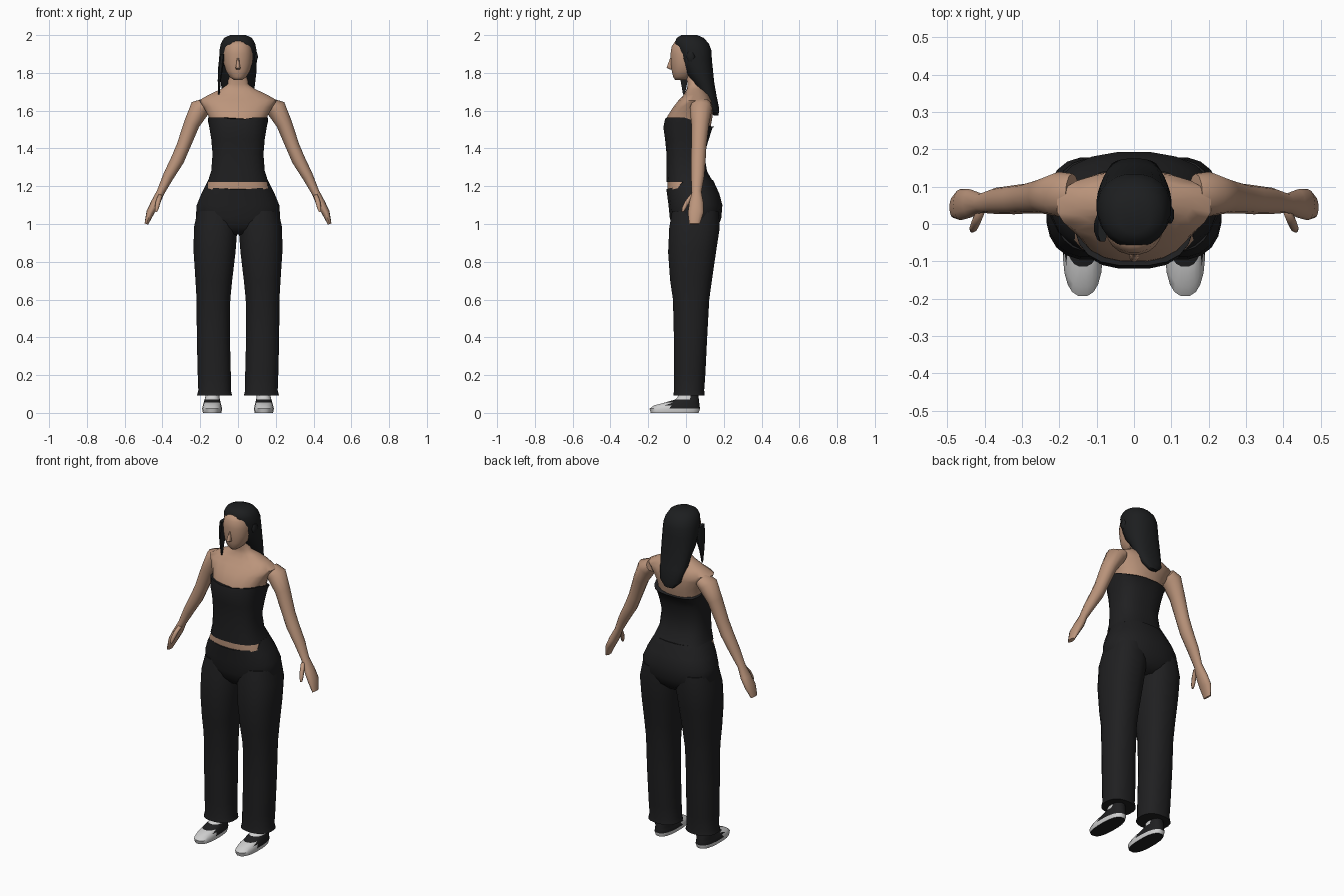
import bpy, bmesh, math
from mathutils import Vector


def material(name, rgb):
    m = bpy.data.materials.new(name)
    m.diffuse_color = (*rgb, 1)
    return m


SKIN = material("skin", (0.50, 0.30, 0.20))
CLOTH = material("black cloth", (0.014, 0.014, 0.015))
HAIR = material("dark hair", (0.012, 0.013, 0.014))
WHITE = material("white rubber", (0.62, 0.62, 0.62))


def power(v, p):
    return math.copysign(abs(v) ** p, v)


def build(name, rings, mats, tweak=None, rule=None, angle=60):
    """Skin a list of vertex rings, cap both ends, smooth the result."""
    bm = bmesh.new()
    loops = [[bm.verts.new(tweak(Vector(c)) if tweak else c) for c in r] for r in rings]
    n = len(loops[0])
    for a, b in zip(loops, loops[1:]):
        for i in range(n):
            bm.faces.new((a[i], a[(i + 1) % n], b[(i + 1) % n], b[i]))
    bm.faces.new(loops[0])
    bm.faces.new(loops[-1])
    bmesh.ops.recalc_face_normals(bm, faces=bm.faces)
    if rule:
        for f in bm.faces:
            f.material_index = rule(f)
    me = bpy.data.meshes.new(name)
    bm.to_mesh(me)
    bm.free()
    for m in mats:
        me.materials.append(m)
    ob = bpy.data.objects.new(name, me)
    bpy.context.collection.objects.link(ob)
    bpy.ops.object.select_all(action='DESELECT')
    ob.select_set(True)
    bpy.context.view_layer.objects.active = ob
    bpy.ops.object.shade_smooth_by_angle(angle=math.radians(angle))
    return ob


def stack(name, levels, mats, p=0.85, n=20, **kw):
    """Horizontal sections: (z, x_min, x_max, y_front, y_back)."""
    rings = []
    for z, x0, x1, y0, y1 in levels:
        ring = []
        for i in range(n):
            a = math.tau * (i + 0.5) / n
            ring.append(((x0 + x1) / 2 + (x1 - x0) / 2 * power(math.cos(a), p),
                         (y0 + y1) / 2 + (y1 - y0) / 2 * power(math.sin(a), p), z))
        rings.append(ring)
    return build(name, rings, mats, **kw)


def sym(levels):
    return [(z, -w, w, y0, y1) for z, w, y0, y1 in levels]


def limb(name, path, side, mats, n=12):
    """Sections across a path: (x, y, z, radius in xz, radius in y)."""
    rings = []
    for k, (x, y, z, r, ry) in enumerate(path):
        a, b = path[max(k - 1, 0)], path[min(k + 1, len(path) - 1)]
        t = Vector((b[0] - a[0], 0, b[2] - a[2])).normalized()
        rings.append([(side * (x - t.z * r * math.cos(q)), y + ry * math.sin(q),
                       z + t.x * r * math.cos(q))
                      for q in (math.tau * i / n for i in range(n))])
    return build(name, rings, mats)


# Chest, shoulders and neck
stack("chest", sym([
    (1.45, .135, -.095, .115), (1.52, .148, -.108, .133), (1.57, .157, -.10, .142),
    (1.62, .185, -.068, .145), (1.655, .208, -.04, .138), (1.685, .155, -.012, .122),
    (1.715, .09, .004, .10), (1.74, .055, .008, .088), (1.80, .048, -.005, .08)]), [SKIN])


# Strapless top with a curved neckline, lower at the centre and back
def neckline(v):
    if v.z > 1.55:
        if v.y < 0:
            v.z -= .025 * max(0, 1 - abs(v.x) / .06)
        else:
            v.z -= .05 * min(1, v.y / .12)
    return v


stack("corset", sym([
    (1.222, .162, -.104, .145), (1.28, .143, -.104, .112), (1.37, .136, -.104, .098),
    (1.45, .143, -.112, .122), (1.51, .153, -.121, .142), (1.565, .160, -.112, .150)]),
    [CLOTH], p=.75, tweak=neckline)

# Bare midriff
stack("midriff", sym([(1.15, .184, -.095, .155), (1.19, .174, -.100, .155),
                      (1.24, .150, -.100, .125)]), [SKIN], p=.75)


# Trouser hips, waist dipping at the front
def waistline(v):
    if v.z > 1.22 and v.y < -.03:
        v.z -= .04 + .012 * max(0, 1 - abs(v.x) / .12)
        v.x *= 1.09
    return v


stack("trouser_hips", sym([
    (.945, .08, -.04, .13), (.98, .18, -.07, .168), (1.03, .226, -.087, .188),
    (1.10, .221, -.094, .194), (1.16, .196, -.102, .178),
    (1.232, .160, -.105, .145)]), [CLOTH], tweak=waistline)

ARM = [(.165, .08, 1.635, .035, .055), (.202, .08, 1.612, .054, .060),
       (.245, .075, 1.53, .042, .047), (.29, .068, 1.41, .036, .040),
       (.32, .065, 1.34, .036, .039), (.37, .062, 1.25, .029, .035),
       (.41, .056, 1.168, .021, .026), (.438, .055, 1.11, .024, .038),
       (.465, .052, 1.06, .021, .042), (.485, .045, 1.00, .010, .028)]
THUMB = [(.41, .035, 1.155, .012, .014), (.422, .008, 1.12, .013, .014),
         (.430, -.010, 1.085, .011, .012), (.434, -.017, 1.065, .006, .006)]
LEG = [(.093, .03, .218, -.068, .100), (.12, .037, .211, -.064, .097),
       (.20, .037, .214, -.065, .103), (.40, .042, .219, -.065, .113),
       (.60, .040, .220, -.070, .124), (.70, .030, .226, -.085, .138),
       (.85, .012, .236, -.096, .160), (.98, .002, .235, -.090, .180),
       (1.07, .004, .215, -.075, .175)]
SHOE = [(0, .088, .186, -.188, .068), (.022, .083, .191, -.194, .075),
        (.040, .088, .186, -.170, .073), (.054, .092, .182, -.115, .071),
        (.070, .095, .178, -.060, .069), (.082, .097, .174, -.045, .067),
        (.13, .100, .170, -.035, .065)]


# Shoe colours: dark underside and upper, pale sole edge, toe cap and instep
def shoe_rule(f):
    c = f.calc_center_median()
    if f.normal.z < -.9:
        return 1
    return 0 if c.z < .022 or c.y < -.095 or (c.z > .076 and c.y < .03) else 1


def mirrored(levels, s):
    return [(z, min(s * a, s * b), max(s * a, s * b), y0, y1) for z, a, b, y0, y1 in levels]


for side, label in ((-1, "left"), (1, "right")):
    limb(label + "_arm", ARM, side, [SKIN])
    limb(label + "_thumb", THUMB, side, [SKIN], n=8)
    stack(label + "_trouser_leg", mirrored(LEG, side), [CLOTH])
    stack(label + "_shoe", mirrored(SHOE, side), [WHITE, CLOTH], p=.8, rule=shoe_rule, angle=40)

# Head and nose
stack("head", sym([
    (1.762, .022, -.058, .00), (1.778, .044, -.068, .03), (1.81, .064, -.076, .06),
    (1.85, .076, -.080, .09), (1.90, .080, -.083, .10), (1.94, .074, -.077, .10),
    (1.968, .055, -.058, .08)]), [SKIN], p=.9)
stack("nose", sym([(1.818, .010, -.085, -.06), (1.826, .014, -.104, -.06),
                   (1.85, .009, -.096, -.06), (1.885, .006, -.082, -.06)]),
      [SKIN], p=1, n=8)

# Long hair swept back, with a side lock and a small knot
stack("hair", sym([
    (2.0, .042, -.025, .06), (1.985, .075, -.050, .095), (1.955, .092, -.062, .122),
    (1.92, .099, -.052, .135), (1.87, .101, -.038, .138), (1.80, .098, -.005, .145),
    (1.75, .092, .035, .150), (1.68, .083, .07, .162), (1.61, .066, .12, .176),
    (1.575, .030, .145, .172)]), [HAIR], p=.9)
stack("side_lock", [(1.685, -.105, -.097, -.016, -.006), (1.76, -.108, -.090, -.03, .01),
                    (1.83, -.106, -.078, -.045, .03), (1.90, -.098, -.07, -.05, .03)],
      [HAIR], n=8)
stack("hair_knot", [(1.86, .085, .098, .01, .04), (1.885, .08, .108, 0, .05),
                    (1.91, .085, .100, .01, .04)], [HAIR], n=8)
